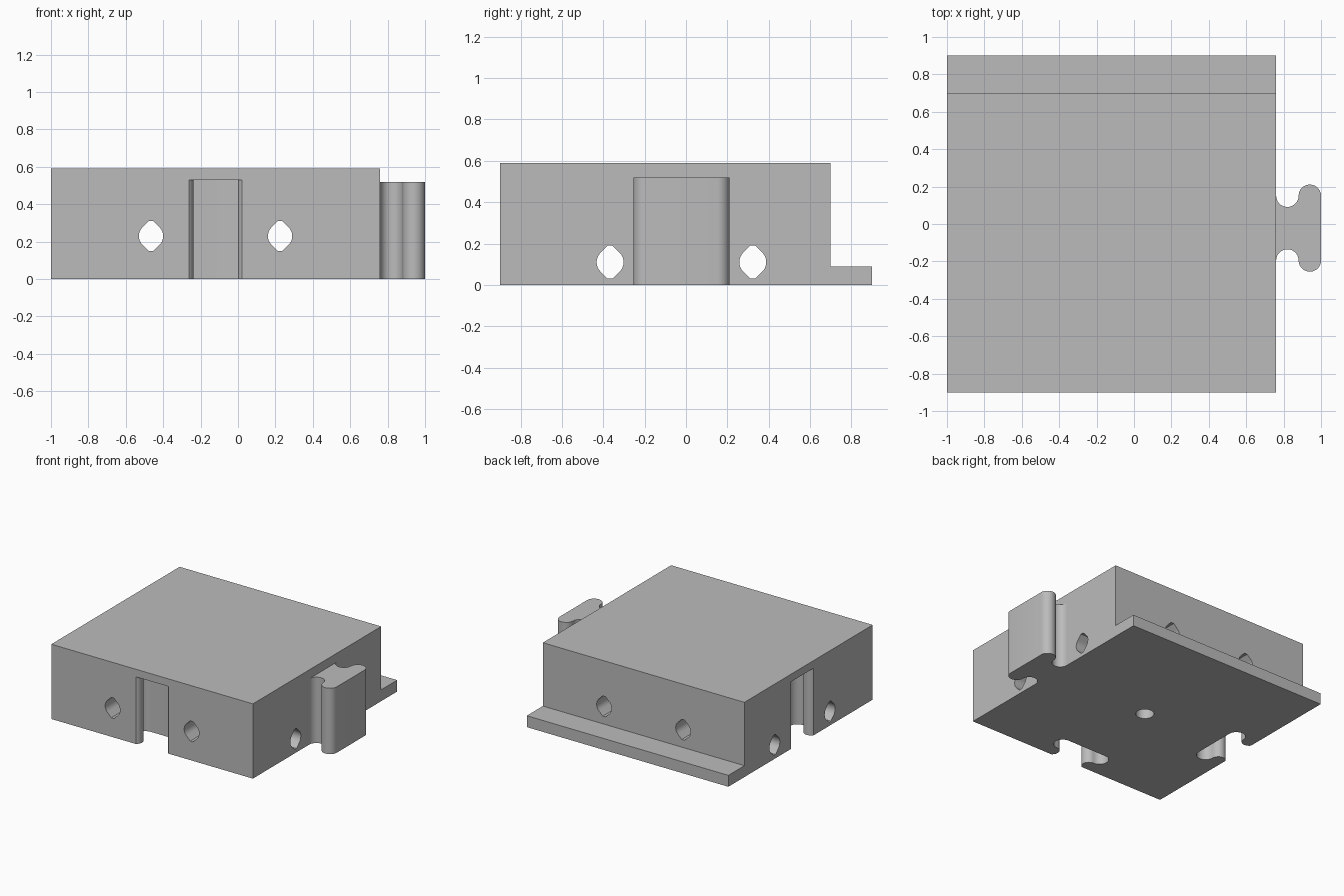
import bpy, bmesh
from math import pi, cos, sin, radians
from mathutils import Matrix

cube = bpy.data.objects.get("Cube")
if cube:
    bpy.data.objects.remove(cube, do_unlink=True)

GREY = (0.5, 0.5, 0.5, 1)
grey = bpy.data.materials.new("plain grey")
grey.use_nodes = True
grey.diffuse_color = GREY
grey.node_tree.nodes["Principled BSDF"].inputs["Base Color"].default_value = GREY

MID_X, MID_Y = -0.12, -0.022
LEFT, RIGHT, FRONT = -1.0, 0.76, -0.9


def prism(name, points, low, high, matrix=Matrix()):
    """Extrude a closed outline from low to high, then place it."""
    bm = bmesh.new()
    face = bm.faces.new([bm.verts.new((a, b, low)) for a, b in points])
    new = bmesh.ops.extrude_face_region(bm, geom=[face])["geom"]
    verts = [v for v in new if isinstance(v, bmesh.types.BMVert)]
    bmesh.ops.translate(bm, verts=verts, vec=(0, 0, high - low))
    bmesh.ops.transform(bm, matrix=matrix, verts=bm.verts)
    bmesh.ops.recalc_face_normals(bm, faces=bm.faces)
    mesh = bpy.data.meshes.new(name)
    bm.to_mesh(mesh)
    bm.free()
    mesh.materials.append(grey)
    obj = bpy.data.objects.new(name, mesh)
    bpy.context.collection.objects.link(obj)
    return obj


def arc(cx, cy, r, start, end, steps=14):
    angles = [radians(start + (end - start) * i / steps) for i in range(steps + 1)]
    return [(cx + r * cos(a), cy + r * sin(a)) for a in angles]


def connector(gap=0.0, start=180, shift=0.0, lead=0.0):
    """Rounded T outline: narrow neck, wide head, mirrored across the axis."""
    half = arc(0.06 + shift, 0.173, 0.06 - gap, start, 360)
    half += arc(0.18 + shift, 0.173, 0.06 + gap, 180, 0)[1:]
    if lead:
        half.insert(0, (-lead, half[0][1]))
    return half + [(u, -w) for u, w in reversed(half)]


def smooth(obj):
    bpy.ops.object.select_all(action="DESELECT")
    obj.select_set(True)
    bpy.context.view_layer.objects.active = obj
    bpy.ops.object.shade_smooth_by_angle(angle=radians(30))


# Block with the low ledge along its back
side = [(FRONT, 0), (0.9, 0), (0.9, 0.09), (0.7, 0.09), (0.7, 0.59), (FRONT, 0.59)]
along_x = Matrix.Rotation(pi / 2, 4, "Z") @ Matrix.Rotation(pi / 2, 4, "X")
along_y = Matrix.Rotation(pi / 2, 4, "X")
block = prism("block", side, LEFT, RIGHT, along_x)

# Connector slots in the front and the -x side
slot = connector(gap=0.006, start=215.4, shift=-0.016, lead=0.1)
cutters = [
    prism("front_slot_cutter", slot, -0.1, 0.53,
          Matrix.Translation((MID_X, FRONT, 0)) @ Matrix.Rotation(pi / 2, 4, "Z")),
    prism("side_slot_cutter", slot, -0.1, 0.53, Matrix.Translation((LEFT, MID_Y, 0))),
]

# Through holes with pointed, clipped tops and bottoms
tip = [(0.012, 0.08), (-0.012, 0.08)]
hole = arc(0, 0, 0.065, -45, 45) + tip + arc(0, 0, 0.065, 135, 225)
hole += [(-a, -b) for a, b in tip]
for s in (-1, 1):
    cutters.append(prism("long_hole_cutter", hole, -1.5, 1.5,
                         Matrix.Translation((MID_X + s * 0.345, 0, 0.23)) @ along_y))
    cutters.append(prism("cross_hole_cutter", hole, -1.5, 1.5,
                         Matrix.Translation((0, MID_Y + s * 0.345, 0.11)) @ along_x))

# Round blind hole in the underside
cutters.append(prism("bottom_hole_cutter", arc(MID_X, MID_Y, 0.066, 0, 360, 32)[:-1], -0.1, 0.53))

for cutter in cutters:
    cutter.hide_render = True
    mod = block.modifiers.new("cut", "BOOLEAN")
    mod.operation = "DIFFERENCE"
    mod.solver = "EXACT"
    mod.object = cutter
bpy.context.view_layer.objects.active = block
for mod in list(block.modifiers):
    bpy.ops.object.modifier_apply(modifier=mod.name)
for cutter in cutters:
    bpy.data.objects.remove(cutter, do_unlink=True)
smooth(block)

# Connector tab on the +x side
tab = prism("connector_tab", connector(), 0, 0.52, Matrix.Translation((RIGHT, MID_Y, 0)))
smooth(tab)
